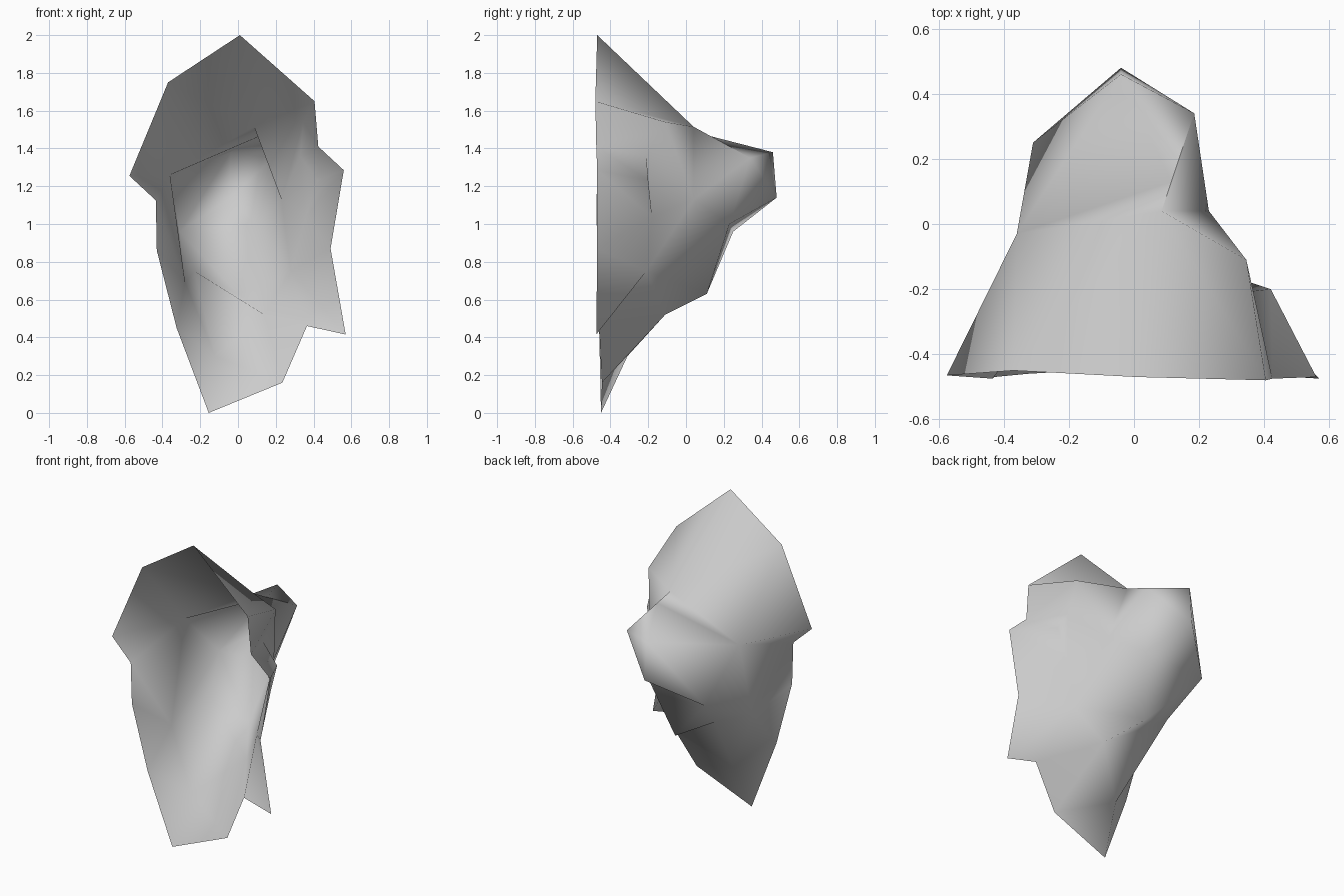
import bpy
import bmesh

default = bpy.data.objects.get("Cube")
if default:
    bpy.data.objects.remove(default, do_unlink=True)

# Open front edge of the shell
outline = dict(
    apex=(0.01, -0.47, 2), left_brow=(0.405, -0.48, 1.65),
    left_notch=(0.425, -0.475, 1.41), left_tip=(0.56, -0.47, 1.285),
    left_waist=(0.49, -0.47, 0.87), left_spike=(0.57, -0.475, 0.415),
    left_foot=(0.365, -0.46, 0.46), left_toe=(0.235, -0.445, 0.16),
    toe=(-0.155, -0.45, 0), right_shin=(-0.325, -0.46, 0.45),
    right_waist=(-0.43, -0.47, 0.86), right_notch=(-0.435, -0.475, 1.125),
    right_tip=(-0.575, -0.465, 1.255), right_brow=(-0.37, -0.45, 1.75))

# Folds half way back
folds = dict(
    hood_dip=(0.085, 0.04, 1.515), hood_fold=(0.345, -0.11, 1.54),
    left_crease=(0.33, -0.21, 1.36), left_flap=(0.42, -0.2, 1.23),
    left_side=(0.36, -0.18, 1.04), left_tuck=(0.28, -0.21, 0.75),
    belly_fold=(0.14, -0.11, 0.52), keel=(-0.12, -0.31, 0.3),
    right_tuck=(-0.28, -0.28, 0.69), right_side=(-0.36, -0.03, 1.26))

# Hindmost corners of the bulge
bulge = dict(
    hood_edge=(0.115, 0.13, 1.465), back_top=(-0.04, 0.46, 1.38),
    back_left=(0.185, 0.34, 1.35), left_hollow=(0.23, 0.04, 1.13),
    left_under=(0.1, 0.23, 1), under=(0, 0.11, 0.63),
    right_under=(-0.23, 0.03, 0.75), back_right=(-0.31, 0.25, 0.96),
    back_low=(-0.04, 0.48, 1.14))

bm = bmesh.new()
points = {**outline, **folds, **bulge}
vert = {name: bm.verts.new(co) for name, co in points.items()}


def face(*names):
    """Add a face, dropping repeated corners."""
    corners = list(dict.fromkeys(names))
    bm.faces.new([vert[n] for n in corners])


def skin(*pairs):
    """Join a run of matched corner pairs into a strip."""
    for (a, b), (c, d) in zip(pairs, pairs[1:]):
        face(a, c, d, b)


# Front edge to folds
skin(("apex", "hood_dip"), ("left_brow", "hood_fold"),
     ("left_notch", "left_crease"), ("left_tip", "left_flap"),
     ("left_waist", "left_side"), ("left_spike", "left_tuck"),
     ("left_foot", "left_tuck"), ("left_foot", "belly_fold"),
     ("left_toe", "keel"), ("toe", "keel"), ("right_shin", "keel"),
     ("right_shin", "right_tuck"), ("right_waist", "right_tuck"),
     ("right_notch", "right_side"), ("right_tip", "right_side"),
     ("right_brow", "right_side"), ("right_brow", "hood_dip"),
     ("apex", "hood_dip"))

# Folds to bulge
skin(("hood_edge", "back_left"), ("hood_dip", "left_hollow"),
     ("hood_fold", "left_hollow"), ("left_crease", "left_hollow"),
     ("left_side", "left_hollow"), ("left_tuck", "left_under"),
     ("belly_fold", "under"), ("belly_fold", "right_under"),
     ("keel", "right_under"), ("right_tuck", "right_under"),
     ("right_tuck", "back_right"), ("right_side", "back_right"),
     ("right_side", "back_top"), ("right_side", "hood_edge"),
     ("hood_dip", "hood_edge"))

# Side flap, then the end of the bulge
face("left_crease", "left_flap", "left_side")
face("hood_edge", "back_left", "back_top")
face("back_top", "back_left", "back_low")
face("back_top", "back_low", "back_right")
face("back_left", "left_hollow", "left_under", "back_low")
face("left_under", "under", "back_right", "back_low")
face("under", "right_under", "back_right")

# Consistent normals, pointing out of the hollow
bmesh.ops.triangulate(bm, faces=bm.faces[:], quad_method="SHORT_EDGE")
bmesh.ops.recalc_face_normals(bm, faces=bm.faces[:])
bm.normal_update()
if sum(f.normal.y * f.calc_area() for f in bm.faces) < 0:
    bmesh.ops.reverse_faces(bm, faces=bm.faces[:])
for f in bm.faces:
    f.smooth = True

mesh = bpy.data.meshes.new("folded_shell")
bm.to_mesh(mesh)
bm.free()
shell = bpy.data.objects.new("folded_shell", mesh)
bpy.context.collection.objects.link(shell)

# One plain grey
GREY = (0.6, 0.6, 0.6, 1)
grey = bpy.data.materials.new("plain_grey")
grey.use_nodes = True
grey.diffuse_color = GREY
for node in grey.node_tree.nodes:
    if node.type == "BSDF_PRINCIPLED":
        node.inputs["Base Color"].default_value = GREY
mesh.materials.append(grey)
